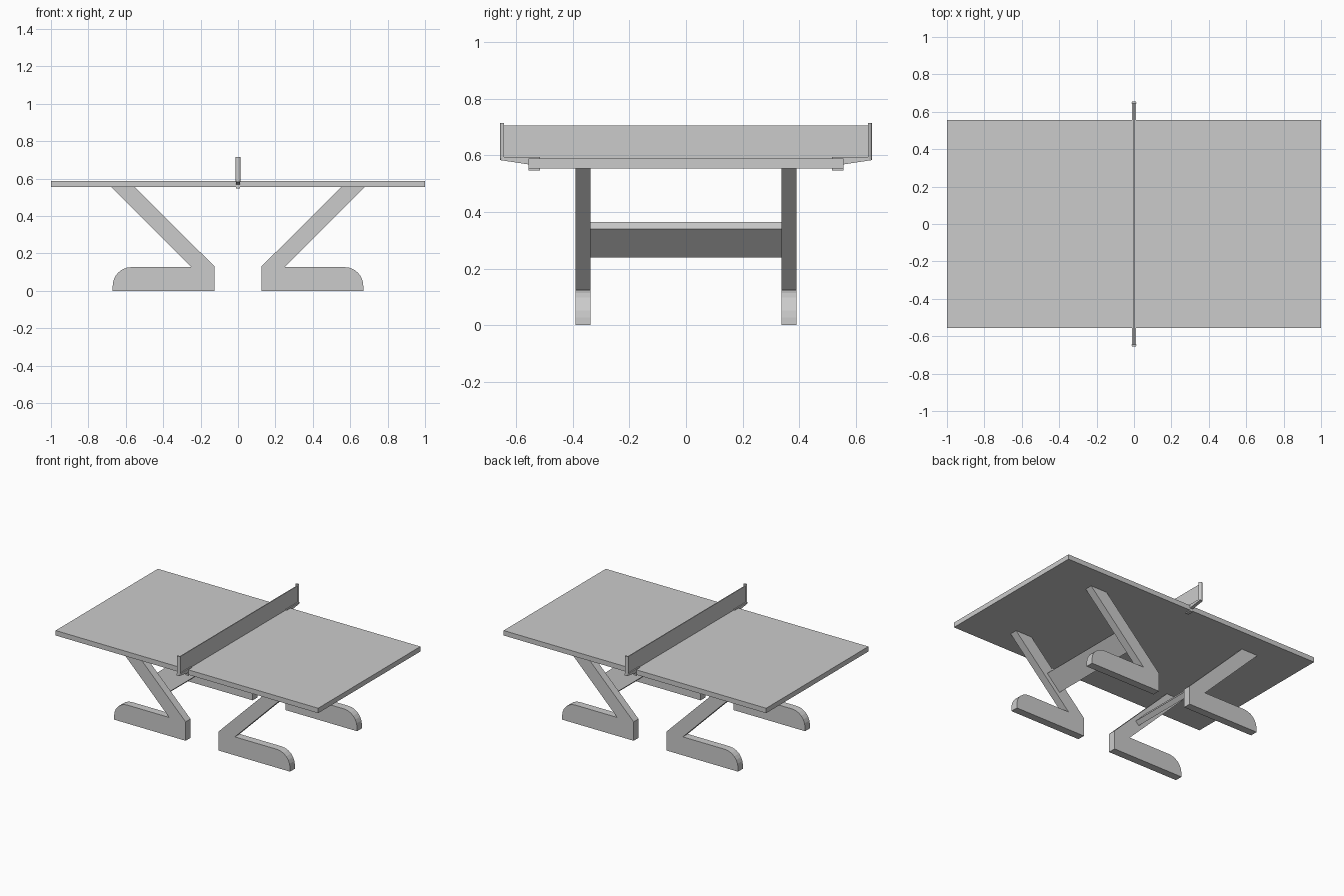
import bpy
import math
from mathutils import Matrix

if "Cube" in bpy.data.objects:
    bpy.data.objects.remove(bpy.data.objects["Cube"])


def make_mesh(name, verts, faces):
    mesh = bpy.data.meshes.new(name)
    mesh.from_pydata(verts, [], faces)
    obj = bpy.data.objects.new(name, mesh)
    bpy.context.collection.objects.link(obj)
    # consistent outward normals
    import bmesh
    bm = bmesh.new()
    bm.from_mesh(mesh)
    bmesh.ops.recalc_face_normals(bm, faces=bm.faces)
    bm.to_mesh(mesh)
    bm.free()
    return obj


def prism(name, profile, low, high, axis):
    """Extrude a 2D profile along x (profile = y,z), y (x,z) or z (x,y)."""
    def place(p, d):
        return {'x': (d, p[0], p[1]), 'y': (p[0], d, p[1]), 'z': (p[0], p[1], d)}[axis]
    n = len(profile)
    verts = [place(p, low) for p in profile] + [place(p, high) for p in profile]
    faces = [tuple(range(n)), tuple(range(n, 2 * n))]
    faces += [(i, (i + 1) % n, (i + 1) % n + n, i + n) for i in range(n)]
    return make_mesh(name, verts, faces)


def box(name, x, y, z):
    return prism(name, [(x[0], y[0]), (x[1], y[0]), (x[1], y[1]), (x[0], y[1])], z[0], z[1], 'z')


# table top
box("table_top", (-1, 1), (-0.556, 0.556), (0.554, 0.588))

# legs: slanted upright and rounded foot in one profile
r = 0.1
toe = [(0.57 + r * math.cos(a), 0.027 + r * math.sin(a))
       for a in (math.radians(15 * i) for i in range(7))]
leg = [(0.125, 0), (0.67, 0)] + toe + [(0.25, 0.127), (0.677, 0.554), (0.551, 0.554), (0.125, 0.13)]
for sx, side in ((-1, "left"), (1, "right")):
    profile = [(sx * x, z) for x, z in leg]
    prism(f"{side}_front_leg", profile, -0.391, -0.338, 'y')
    prism(f"{side}_back_leg", profile, 0.338, 0.391, 'y')

    # cross plank lying along the slope of the legs
    plank = box(f"{side}_cross_plank", (-0.071, 0.071), (-0.338, 0.338), (-0.0175, 0.0175))
    plank.data.transform(Matrix.Translation((sx * 0.36, 0, 0.3025))
                         @ Matrix.Rotation(-sx * math.pi / 4, 4, 'Y'))

# net
box("net", (-0.003, 0.003), (-0.643, 0.643), (0.588, 0.706))

# net posts with rounded outer face, and clamps gripping the table edge
w = 0.0135
clamp = [(0.515, 0.588), (0.515, 0.594), (0.65, 0.594), (0.655, 0.583), (0.557, 0.568),
         (0.557, 0.547), (0.515, 0.547), (0.515, 0.554), (0.556, 0.554), (0.556, 0.588)]
cap = [(w * math.cos(a), 0.643 + w * math.sin(a))
       for a in (math.pi * i / 8 for i in range(9))]
for sy, side in ((-1, "front"), (1, "back")):
    prism(f"{side}_net_post", [(x, sy * y) for x, y in cap], 0.583, 0.715, 'z')
    prism(f"{side}_net_clamp", [(sy * y, z) for y, z in clamp], -0.011, 0.011, 'x')
